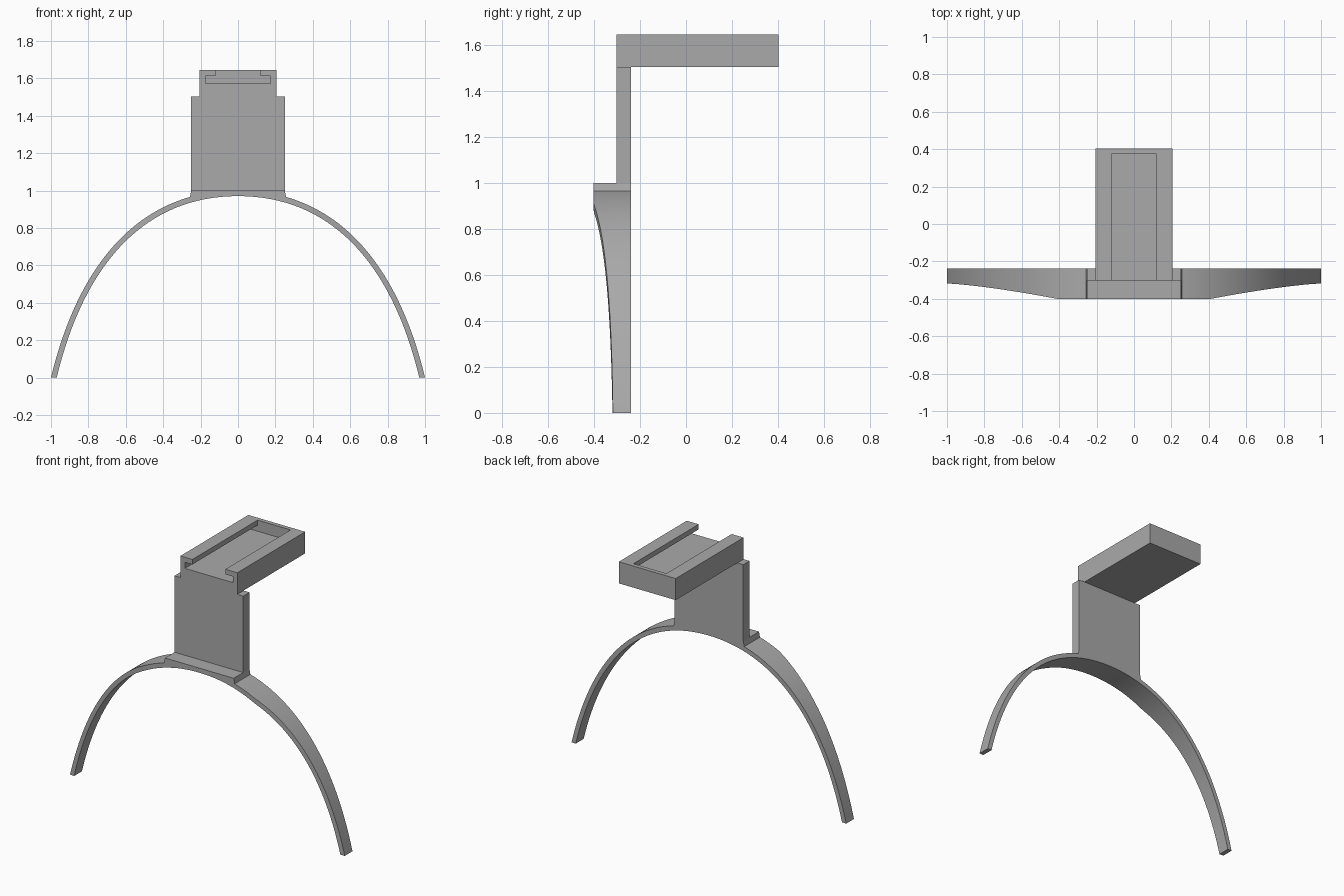
import bpy, bmesh, math

if "Cube" in bpy.data.objects:
    bpy.data.objects.remove(bpy.data.objects["Cube"])

grey = bpy.data.materials.new("plain_grey")
grey.use_nodes = True
grey.diffuse_color = (0.4, 0.4, 0.4, 1)
grey.node_tree.nodes["Principled BSDF"].inputs["Base Color"].default_value = (0.4, 0.4, 0.4, 1)

BACK, PLATE_FRONT, FRONT = -0.238, -0.303, -0.402


def finish(name, bm):
    bmesh.ops.recalc_face_normals(bm, faces=bm.faces)
    mesh = bpy.data.meshes.new(name)
    bm.to_mesh(mesh)
    bm.free()
    mesh.materials.append(grey)
    obj = bpy.data.objects.new(name, mesh)
    bpy.context.collection.objects.link(obj)
    return obj


def extrude_y(name, profile, y0, y1):
    """Solid from an x-z outline pushed along y."""
    bm = bmesh.new()
    face = bm.faces.new([bm.verts.new((x, y0, z)) for x, z in profile])
    moved = bmesh.ops.extrude_face_region(bm, geom=[face])["geom"]
    bmesh.ops.translate(bm, vec=(0, y1 - y0, 0),
                        verts=[v for v in moved if isinstance(v, bmesh.types.BMVert)])
    return finish(name, bm)


def rect(half, z0, z1):
    return [(-half, z0), (half, z0), (half, z1), (-half, z1)]


def bezier(pts, t):
    s = 1 - t
    w = (s ** 3, 3 * s * s * t, 3 * s * t * t, t ** 3)
    return tuple(sum(k * p[i] for k, p in zip(w, pts)) for i in (0, 1))


OUTER = [(1, 0), (0.85, 0.62), (0.52, 1), (0, 1)]
INNER = [(0.969, 0), (0.825, 0.60), (0.505, 0.97), (0, 0.97)]


def t_at(x):
    lo, hi = 0, 1
    for _ in range(40):
        mid = (lo + hi) / 2
        lo, hi = (mid, hi) if bezier(OUTER, mid)[0] > x else (lo, mid)
    return lo


def front_y(x):
    s = min(1, (1 - x) / 0.6)
    return -0.318 + (FRONT + 0.318) * s ** 1.35


# Curved band with a raised flat seat in the middle
stops = [0, t_at(0.4), t_at(0.257), t_at(0.25), 1]
counts = [28, 6, 1, 8]
ts = [a + (b - a) * i / n for a, b, n in zip(stops, stops[1:], counts) for i in range(n)]
half = []
for t in ts + [1]:
    (xo, zo), (xi, zi) = bezier(OUTER, t), bezier(INNER, t)
    if t >= stops[3]:
        zo = 1
    half.append([(xo, front_y(xo), zo), (xo, BACK, zo), (xi, BACK, zi), (xi, front_y(xi), zi)])
mirrored = [[(-x, y, z) for x, y, z in ring] for ring in half[:-1]]
bm = bmesh.new()
rings = [[bm.verts.new(p) for p in ring] for ring in half + mirrored[::-1]]
for a, b in zip(rings, rings[1:]):
    for i in range(4):
        j = (i + 1) % 4
        bm.faces.new((a[i], a[j], b[j], b[i]))
bm.faces.new(rings[0])
bm.faces.new(rings[-1])
band = finish("arched_band", bm)

# Upright plate
extrude_y("upright_plate", rect(0.25, 1.0, 1.503), PLATE_FRONT, BACK)

# Tray with a T-shaped slot open at the front
tray = extrude_y("slotted_tray", rect(0.207, 1.503, 1.645), PLATE_FRONT, 0.403)
slot = [(-0.175, 1.572), (0.175, 1.572), (0.175, 1.612), (0.12, 1.612),
        (0.12, 1.7), (-0.12, 1.7), (-0.12, 1.612), (-0.175, 1.612)]
cutter = extrude_y("slot_cutter", slot, PLATE_FRONT - 0.1, 0.375)
cutter.hide_render = True
mod = tray.modifiers.new("slot", 'BOOLEAN')
mod.operation, mod.solver, mod.object = 'DIFFERENCE', 'EXACT', cutter
bpy.context.view_layer.objects.active = tray
bpy.ops.object.modifier_apply(modifier=mod.name)
bpy.data.objects.remove(cutter)

# Smooth the curved band, keeping its edges sharp
for o in bpy.context.view_layer.objects:
    o.select_set(o == band)
bpy.context.view_layer.objects.active = band
bpy.ops.object.shade_smooth_by_angle(angle=math.radians(25))
